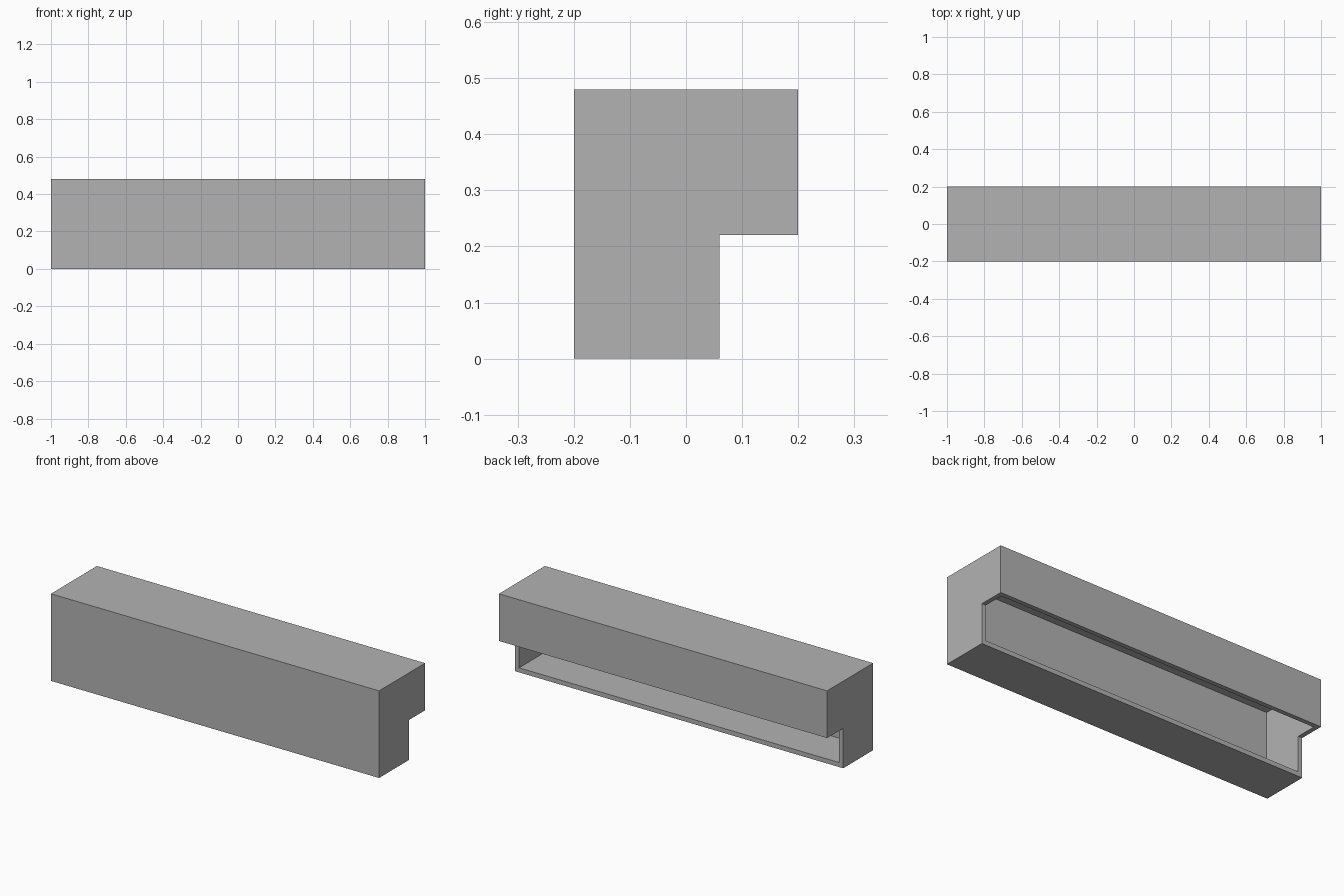
import bpy
import bmesh

if "Cube" in bpy.data.objects:
    bpy.data.objects.remove(bpy.data.objects["Cube"], do_unlink=True)

WALL = 0.025

grey = bpy.data.materials.new("plain_grey")
grey.use_nodes = True
colour = (0.45, 0.45, 0.45, 1.0)
grey.diffuse_color = colour
grey.node_tree.nodes["Principled BSDF"].inputs["Base Color"].default_value = colour


def prism(name, profile, half_length):
    """Extrude a (y, z) profile along x."""
    bm = bmesh.new()
    face = bm.faces.new([bm.verts.new((-half_length, y, z)) for y, z in profile])
    ext = bmesh.ops.extrude_face_region(bm, geom=[face])
    moved = [g for g in ext["geom"] if isinstance(g, bmesh.types.BMVert)]
    bmesh.ops.translate(bm, verts=moved, vec=(2 * half_length, 0, 0))
    bmesh.ops.recalc_face_normals(bm, faces=bm.faces)
    mesh = bpy.data.meshes.new(name)
    bm.to_mesh(mesh)
    bm.free()
    mesh.materials.append(grey)
    obj = bpy.data.objects.new(name, mesh)
    bpy.context.collection.objects.link(obj)
    return obj


# Outer L-shaped body with the upper part overhanging at the back
housing = prism("housing", [(-0.2, 0), (0.06, 0), (0.06, 0.22),
                            (0.2, 0.22), (0.2, 0.48), (-0.2, 0.48)], 1.0)

# Hollow, open through the rear recess and the underside of the overhang
inner = 0.2 - WALL
cutter = prism("hollow_cutter", [(-inner, WALL), (0.1, WALL), (0.1, 0.15),
                                 (inner, 0.15), (inner, 0.48 - WALL),
                                 (-inner, 0.48 - WALL)], 1.0 - WALL)
cutter.hide_render = True

hollow = housing.modifiers.new("hollow", "BOOLEAN")
hollow.operation = "DIFFERENCE"
hollow.solver = "EXACT"
hollow.object = cutter
bpy.context.view_layer.objects.active = housing
bpy.ops.object.modifier_apply(modifier=hollow.name)
bpy.data.objects.remove(cutter, do_unlink=True)
